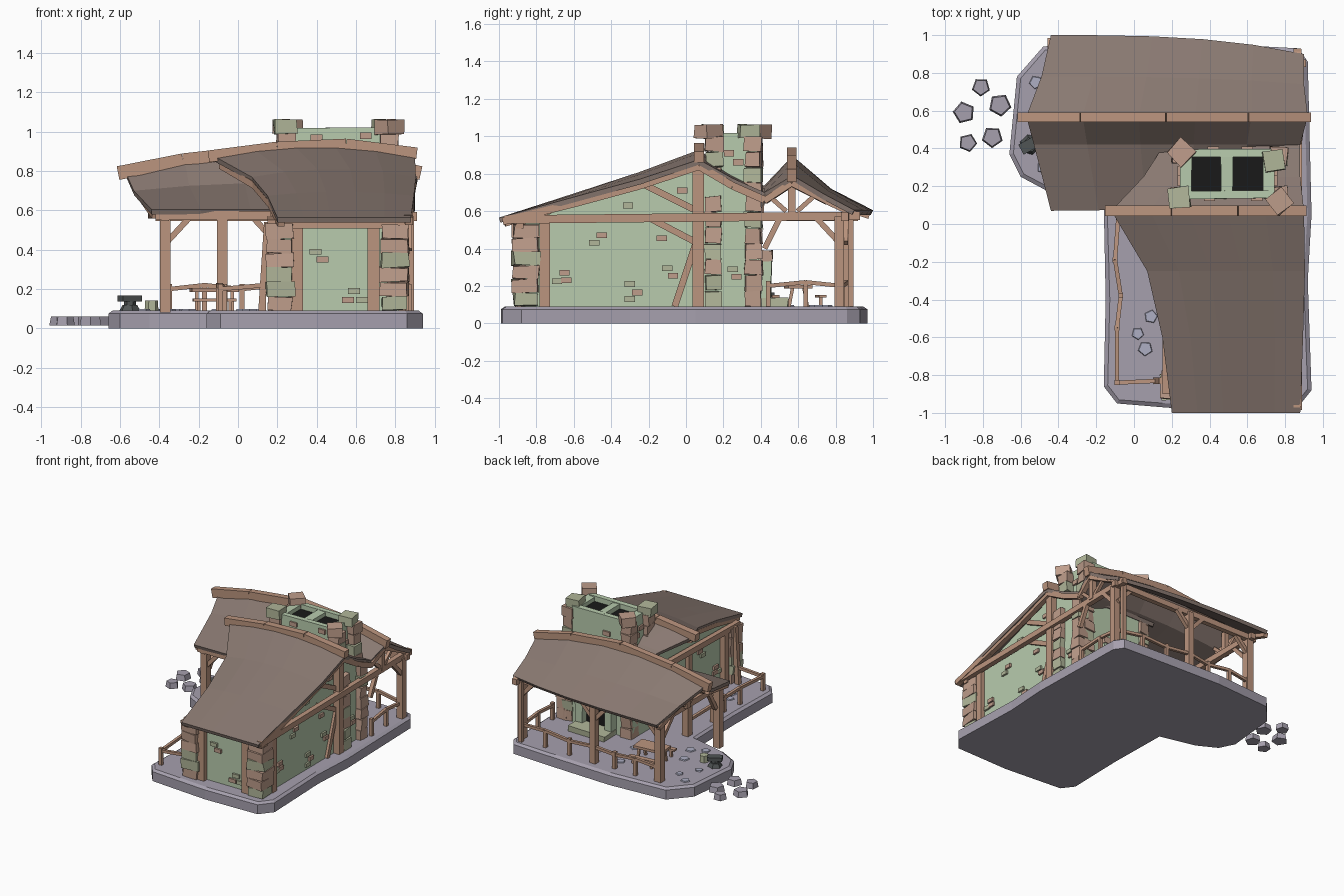
import bpy, bmesh, random
from math import pi
from mathutils import Vector as V, Matrix as M

if "Cube" in bpy.data.objects:
    bpy.data.objects.remove(bpy.data.objects["Cube"])

random.seed(4)
COL = dict(wood=(.50, .30, .21), roof=(.25, .19, .165), wall=(.48, .60, .42), stone=(.52, .34, .26),
           moss=(.44, .47, .32), slab=(.38, .35, .42), pave=(.42, .43, .55), black=(.01, .01, .01), iron=(.08, .09, .09))
MATS = {}
for k, c in COL.items():
    MATS[k] = bpy.data.materials.new(k)
    MATS[k].diffuse_color = (*c, 1)
PARTS = {}


def part(name, mat):
    if name not in PARTS:
        PARTS[name] = (bmesh.new(), mat)
    return PARTS[name][0]


def box(name, mat, c, s, rot=0, jit=0):
    m = M.Translation(c) @ M.Rotation(rot, 4, 'Z') @ M.Diagonal((*s, 1))
    r = bmesh.ops.create_cube(part(name, mat), size=1, matrix=m)
    for v in r['verts']:
        v.co += V([random.uniform(-jit, jit) for _ in range(3)])


def beam(name, a, b, w=.045, h=None, mat='wood'):
    a, b = V(a), V(b)
    z = (b - a).normalized()
    x = z.cross(V((0, 0, 1)))
    x = V((1, 0, 0)) if x.length < .1 else x.normalized()
    y = z.cross(x)
    m = M((x, y, z)).transposed().to_4x4()
    m.translation = (a + b) / 2
    bmesh.ops.create_cube(part(name, mat), size=1, matrix=m @ M.Diagonal((w, h or w, (b - a).length, 1)))


def path(name, pts, w, h=None):
    for a, b in zip(pts, pts[1:]):
        beam(name, a, b, w, h)


def slabstone(name, mat, c, r, h, n=5, top=.85):
    m = M.Translation(c) @ M.Rotation(random.uniform(0, 6), 4, 'Z')
    bmesh.ops.create_cone(part(name, mat), cap_ends=True, segments=n, radius1=r, radius2=r * top, depth=h, matrix=m)


def stack(name, x, y, z0, z1, n, w):
    # stones piled in a column, two colours alternating at random
    h = (z1 - z0) / n
    for i in range(n):
        mat = random.choice(('stone', 'stone', 'moss'))
        k = w * random.uniform(.92, 1.1)
        box(name + '_' + mat, mat, (x, y, z0 + h * (i + .5)), (k, k, h * .97), random.uniform(-.1, .1), .006)


def roof(name, rows, n=5):
    # row: y at left, y at right, x left, x right, z, arch height
    bm = part(name, 'roof')
    g = []
    for y0, y1, xl, xr, z, arch in rows:
        g.append([bm.verts.new((xl + (xr - xl) * t, y0 + (y1 - y0) * t ** 3, z + arch * 4 * t * (1 - t)))
                  for t in [i / n for i in range(n + 1)]])
    for a, b in zip(g, g[1:]):
        for i in range(n):
            bm.faces.new((a[i], b[i], b[i + 1], a[i + 1]))


# L-shaped foundation with a bevelled rim
bm = part('foundation', 'slab')
outline = [(-.16, -.86), (-.09, -.95), (.15, -.97), (.4, -.99), (.86, -.98), (.94, -.88), (.92, -.3), (.94, .05),
           (.92, .86), (.87, .93), (.5, .95), (0, .97), (-.48, .94), (-.62, .78), (-.66, .37), (-.6, .25),
           (-.45, .17), (-.16, .1), (-.15, -.4)]
bot = bm.faces.new([bm.verts.new((x, y, 0)) for x, y in outline])
ext = bmesh.ops.extrude_face_region(bm, geom=[bot])['geom']
for v in ext:
    if isinstance(v, bmesh.types.BMVert):
        v.co.z = .075
bmesh.ops.recalc_face_normals(bm, faces=bm.faces)
bm.normal_update()
top = max(bm.faces, key=lambda f: f.calc_center_median().z)
bmesh.ops.inset_region(bm, faces=[top], thickness=.022, depth=.015)

# house walls: gabled side profile run along x
bm = part('house_walls', 'wall')
prof = [(-.86, .08), (-.86, .54), (-.4, .70), (.05, .85), (.25, .74), (.39, .67), (.39, .08)]
f = bm.faces.new([bm.verts.new((.2, y, z)) for y, z in prof])
for v in bmesh.ops.extrude_face_region(bm, geom=[f])['geom']:
    if isinstance(v, bmesh.types.BMVert):
        v.co.x = .82

# roofs
roof('front_roof', [(.42, .42, .16, .88, .70, 0), (.25, .25, .05, .88, .775, .02), (.07, .07, -.12, .9, .875, .055),
                    (-.25, -.25, .07, .905, .77, .04), (-.6, -.6, .15, .895, .675, .02), (-1, -1, .2, .88, .565, 0)])
roof('back_roof', [(1, .9, -.44, .9, .605, 0), (.78, .74, -.49, .9, .69, .03), (.57, .57, -.57, .92, .79, .11),
                   (.42, .42, -.53, .88, .70, .04), (.07, .37, -.44, .82, .605, 0)])

# ridge beams
path('front_ridge_beam', [(-.15, .07, .875), (.2, .07, .92), (.55, .07, .935), (.91, .07, .89)], .055, .06)
path('back_ridge_beam', [(-.61, .565, .79), (-.28, .565, .855), (.17, .565, .905), (.6, .565, .865), (.93, .565, .79)], .05, .07)

# rafters beneath the roof edges
path('front_rafters', [(-.08, .07, .83), (.09, -.25, .73), (.17, -.6, .635), (.22, -.97, .535)], .035)
path('front_rafters', [(.87, .42, .66), (.87, .25, .735), (.87, .07, .84), (.87, -.25, .735), (.87, -.6, .64), (.87, -.98, .545)], .04)
for x, k in ((-.44, -.06), (.87, .02)):
    path('back_rafters', [(x, .92 if x > 0 else .98, .575), (x, .76, .65), (x + k, .565, .75), (x, .42, .655)], .035)
path('back_rafters', [(-.48, .42, .66), (-.42, .09, .575)], .035)

# horizontal eave beams
for a, b in [((.865, -.97, .555), (.865, .93, .575)), ((-.37, .08, .57), (-.37, .92, .57)), ((-.42, .1, .575), (.22, .1, .575)),
             ((-.42, .87, .57), (.91, .85, .57)), ((.2, -.89, .53), (.87, -.89, .53)), ((.17, -.9, .53), (.17, .1, .55))]:
    beam('eave_beams', a, b, .04, .045)

# posts
for x, y, z, w in [(-.37, .12, .57, .055), (-.37, .86, .57, .055), (-.08, .1, .57, .055), (.2, .87, .57, .05), (.87, .82, .57, .05),
                   (.84, .88, .57, .03), (.30, -.87, .53, .06), (.69, -.87, .53, .06), (.825, -.755, .55, .055),
                   (.84, .065, .85, .06), (.18, -.74, .55, .05), (.19, -.3, .55, .045), (.19, .05, .6, .05)]:
    beam('posts', (x, y, .08), (x, y, z), w)
beam('posts', (.12, -.83, .08), (.15, -.83, .54), .035)

# gable king posts and braces
for x in (-.4, .87):
    beam('gable_posts', (x, .565, .57), (x, .565, .76), .04)
    for s in (-1, 1):
        beam('braces', (x, .565 + s * .03, .60), (x, .565 + s * .12, .68), .025)
for x in (-.37, .87):
    beam('braces', (x, .83, .42), (x, .70, .56), .03)
    beam('braces', (x, .16 if x < 0 else .42, .40), (x, .25 if x < 0 else .50, .56), .03)
for x, y, s in [(-.37, .12, 1), (-.37, .86, 1), (.2, .87, -1), (.2, .87, 1), (.87, .85, -1)]:
    beam('braces', (x, y, .43), (x + s * .12, y, .56), .03)
for a, b in [((-.22, .74), (.04, .61)), ((-.19, .56), (.04, .44)), ((.05, .42), (-.06, .09))]:
    beam('wall_braces', (.825, *a), (.825, *b), .03, .035)

# chimney: hollow top with two flues, hearth at the back
for y in (.155, .375):
    box('chimney', 'wall', (.495, y, .55), (.47, .04, .94), 0, .004)
for x in (.275, .49, .715):
    box('chimney', 'wall', (x, .265, .55), (.06, .23, .93), 0, .004)
box('flues', 'black', (.495, .265, .9), (.42, .2, .16))
box('fire_opening', 'black', (.5, .39, .22), (.19, .03, .22))
box('hearth_sill', 'moss', (.5, .47, .11), (.32, .15, .05), 0, .005)
for x in (.37, .63):
    box('hearth_jambs', 'wall', (x, .42, .22), (.06, .07, .24), 0, .005)
box('hearth_lintel', 'stone', (.5, .42, .36), (.34, .08, .06), 0, .005)

# stone corners
for x, y in ((.245, .15), (.765, .15), (.245, .365), (.765, .36)):
    stack('chimney_corner', x, y, .09, 1.0, 11, .085)
for x, y in ((.82, .145), (.82, .36)):
    stack('wall_corner', x, y, .09, .68, 7, .085)
for x, y in ((.215, -.855), (.795, -.855)):
    stack('front_corner', x, y, .09, .53, 6, .13)
for x, y, mat, r in ((.25, .38, 'stone', .8), (.74, .335, 'moss', .15), (.24, .14, 'moss', .1), (.77, .12, 'stone', .7)):
    box('chimney_cap_' + mat, mat, (x, y, 1.025), (.11, .11, .075), r, .004)

# loose bricks set in the walls
for i, (y, z) in enumerate([(-.64, .23), (-.69, .225), (-.65, .27), (-.49, .43), (-.45, .47), (-.31, .63), (-.02, .71), (-.3, .21),
                            (-.26, .165), (-.3, .13), (-.13, .455), (-.1, .295), (-.07, .255), (.25, .29), (.27, .25)]):
    mat = ('stone', 'moss')[i % 2]
    box('side_bricks_' + mat, mat, (.82, y, z), (.03, .055, .03))
    if y < 0 and z < .5:
        box('side_bricks_' + mat, mat, (.2, y, z), (.03, .055, .03))
for i, (x, z) in enumerate([(.395, .39), (.43, .35), (.59, .19), (.56, .145), (.63, .145)]):
    mat = ('moss', 'stone')[i % 2]
    box('front_bricks_' + mat, mat, (x, -.86, z), (.06, .03, .03))
for x, y, z in ((.65, .137, .98), (.40, .137, .97), (.42, .395, .88), (.60, .395, .74)):
    box('chimney_bricks', 'stone', (x, y, z), (.06, .03, .035))
for y, z in ((.23, .91), (.28, .86)):
    for x in (.245, .745):
        box('chimney_bricks', 'stone', (x, y, z), (.03, .055, .035))


# wobbly railings with short posts
def railing(pts):
    path('railings', [(x, y, .20 + .02 * (i % 2)) for i, (x, y) in enumerate(pts)], .022)
    for i, (x, y) in enumerate(pts):
        beam('railing_posts', (x, y, .08), (x, y, .225), .026)


railing([(-.08, .08), (-.10, -.19), (-.07, -.38), (-.09, -.55), (-.09, -.84), (.13, -.83)])
railing([(-.35, .87), (-.17, .88), (.02, .87), (.2, .88), (.42, .87), (.64, .86), (.86, .83), (.86, .64), (.87, .44)])

# table and stools
box('table_top', 'wood', (-.12, .6, .195), (.24, .13, .02), .1)
for x in (-.21, -.03):
    for s in (-1, 1):
        beam('table_legs', (x, .6 + s * .05, .085), (x, .6 + s * .03, .19), .018)
for y in (.47, .72):
    box('benches', 'wood', (-.12, y, .145), (.22, .04, .015), .1)
    for x in (-.2, -.04):
        beam('bench_legs', (x, y, .085), (x, y, .14), .018)

# anvil and stump
slabstone('anvil', 'iron', (-.55, .42, .105), .055, .03, 6, .7)
slabstone('anvil', 'iron', (-.55, .42, .13), .03, .03, 6, 1)
box('anvil', 'iron', (-.55, .42, .152), (.11, .06, .028), .5)
slabstone('stump', 'moss', (-.44, .40, .115), .035, .055, 6, .95)

# paving and loose rocks
for x, y in [(.02, -.58), (.06, -.66), (.09, -.49), (-.5, .55), (-.42, .68), (-.3, .45), (-.25, .3), (-.52, .75), (-.1, .4),
             (.05, .75), (.1, .5), (-.35, .25), (.3, .7), (-.48, .3)]:
    slabstone('paving', 'pave', (x, y, .092), random.uniform(.03, .045), .012)
for x, y, r in [(-.9, .59, .06), (-.81, .725, .05), (-.71, .63, .062), (-.75, .46, .058), (-.88, .43, .05)]:
    slabstone('loose_rocks', 'slab', (x, y, .038), r, .045)

# turn every part into an object
for name, (bm, mat) in PARTS.items():
    if mat != 'roof':
        bmesh.ops.recalc_face_normals(bm, faces=bm.faces)
    me = bpy.data.meshes.new(name)
    bm.to_mesh(me)
    bm.free()
    me.materials.append(MATS[mat])
    ob = bpy.data.objects.new(name, me)
    bpy.context.collection.objects.link(ob)
    if mat == 'roof':
        s = ob.modifiers.new('thickness', 'SOLIDIFY')
        s.thickness, s.offset = .028, -1

for m in bpy.data.materials:
    if m.users and not m.is_grease_pencil:
        m.use_nodes = True
        m.node_tree.nodes["Principled BSDF"].inputs["Base Color"].default_value = m.diffuse_color
